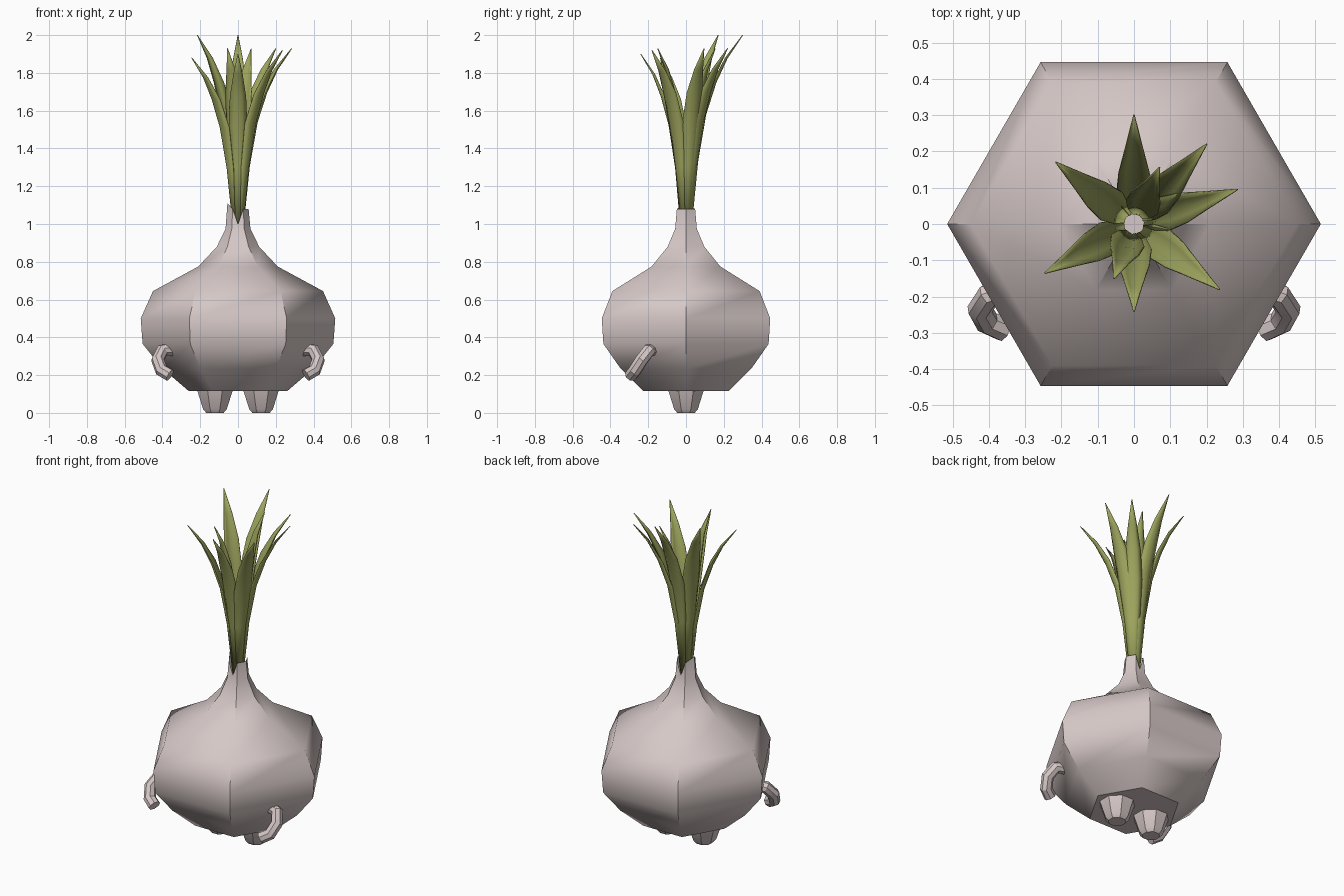
import bpy, bmesh, math
from mathutils import Vector

cube = bpy.data.objects.get("Cube")
if cube:
    bpy.data.objects.remove(cube)


def material(name, rgb):
    m = bpy.data.materials.new(name)
    m.use_nodes = True
    m.diffuse_color = (*rgb, 1)
    m.node_tree.nodes["Principled BSDF"].inputs["Base Color"].default_value = (*rgb, 1)
    return m


skin = material("pale pink skin", (0.67, 0.58, 0.57))
green = material("leaf green", (0.34, 0.37, 0.11))


def finish(bm, name, mat, angle):
    bmesh.ops.recalc_face_normals(bm, faces=bm.faces)
    mesh = bpy.data.meshes.new(name)
    bm.to_mesh(mesh)
    bm.free()
    mesh.materials.append(mat)
    ob = bpy.data.objects.new(name, mesh)
    bpy.context.collection.objects.link(ob)
    bpy.ops.object.select_all(action='DESELECT')
    ob.select_set(True)
    bpy.context.view_layer.objects.active = ob
    bpy.ops.object.shade_smooth_by_angle(angle=math.radians(angle))
    return ob


def loft(bm, rings, closed=True):
    """Bridge rows of points with quads."""
    rows = [[bm.verts.new(p) for p in ring] for ring in rings]
    n = len(rows[0])
    for a, b in zip(rows, rows[1:]):
        for i in range(n if closed else n - 1):
            j = (i + 1) % n
            bm.faces.new((a[i], a[j], b[j], b[i]))
    return rows


def lathe_rings(profile, sides, center=(0, 0), phase=0.0):
    angles = [phase + math.tau * i / sides for i in range(sides)]
    return [[(center[0] + r * math.cos(a), center[1] + r * math.sin(a), z) for a in angles]
            for r, z in profile]


# Six-sided bulb, open at the neck
bm = bmesh.new()
rows = loft(bm, lathe_rings([(0.26, 0.115), (0.40, 0.235), (0.505, 0.365), (0.515, 0.5),
                             (0.45, 0.645), (0.21, 0.775), (0.112, 0.88),
                             (0.066, 0.975), (0.056, 1.08)], 6))
bm.faces.new(rows[0])
rim = rows[-1]
rim[3].co.z = 1.11
# Torn notches in the back and front of the neck rim
rim_edges = [(bm.edges.get((rim[i], rim[i + 1])), rim[i]) for i in (1, 4)]
for edge, corner in rim_edges:
    notch = bmesh.utils.edge_split(edge, corner, 0.5)[1]
    notch.co.z = 1.0
finish(bm, "bulb", skin, 42)

# Tapered feet and curled arms, mirrored
arm_path = [(0.35, -0.18, 0.335), (0.40, -0.197, 0.33), (0.425, -0.235, 0.28),
            (0.405, -0.27, 0.225), (0.36, -0.29, 0.2)]
for side, s in (("left", 1), ("right", -1)):
    bm = bmesh.new()
    rows = loft(bm, lathe_rings([(0.102, 0.12), (0.068, 0.02), (0.05, 0.0)], 8,
                                (0.122 * s, 0), math.pi / 8))
    bm.faces.new(rows[0])
    bm.faces.new(rows[-1])
    finish(bm, side + "_foot", skin, 25)

    pts = [Vector((x * s, y, z)) for x, y, z in arm_path]
    flat = (pts[2] - pts[0]).cross(pts[4] - pts[2]).normalized()
    rings = []
    for i, p in enumerate(pts):
        along = (pts[min(i + 1, 4)] - pts[max(i - 1, 0)]).normalized()
        out = along.cross(flat).normalized()
        rings.append([p + 0.035 * (math.cos(a) * out + math.sin(a) * flat)
                      for a in (math.tau * (k + 0.5) / 8 for k in range(8))])
    bm = bmesh.new()
    rows = loft(bm, rings)
    bm.faces.new(rows[0])
    bm.faces.new(rows[-1])
    finish(bm, side + "_arm", skin, 30)

# Leaf blades, each from the neck out to its tip
tips = [(0, 0.3, 2.0), (0.2, 0.22, 1.93), (0.285, 0.095, 1.93), (0.235, -0.18, 1.92),
        (0, -0.24, 1.9), (-0.245, -0.135, 1.88), (-0.215, 0.17, 2.0),
        (0.07, 0.155, 1.93), (-0.055, -0.15, 1.93)]
for n, tip in enumerate(tips):
    reach = math.hypot(tip[0], tip[1])
    out = Vector((tip[0], tip[1], 0)) / reach
    across = Vector((-out.y, out.x, 0))
    k = reach / 0.28
    bm = bmesh.new()
    rings = []
    # Height fraction, distance from the axis, half width
    for f, r, w in ((0, 0.03, 0.014), (0.33, 0.03 + 0.03 * k, 0.034), (0.58, 0.03 + 0.07 * k, 0.048),
                    (0.75, 0.02 + 0.13 * k, 0.042), (0.88, 0.205 * k, 0.024), (1, reach, 0.001)):
        mid = out * r + Vector((0, 0, 1.0 + f * (tip[2] - 1.0)))
        rings.append([mid + across * w * u - out * w * 0.45 * u * u
                      for u in (-1, -0.5, 0, 0.5, 1)])
    loft(bm, rings, closed=False)
    ob = finish(bm, "leaf_%d" % (n + 1), green, 60)
    thick = ob.modifiers.new("thickness", 'SOLIDIFY')
    thick.thickness = 0.004
    thick.offset = 0
